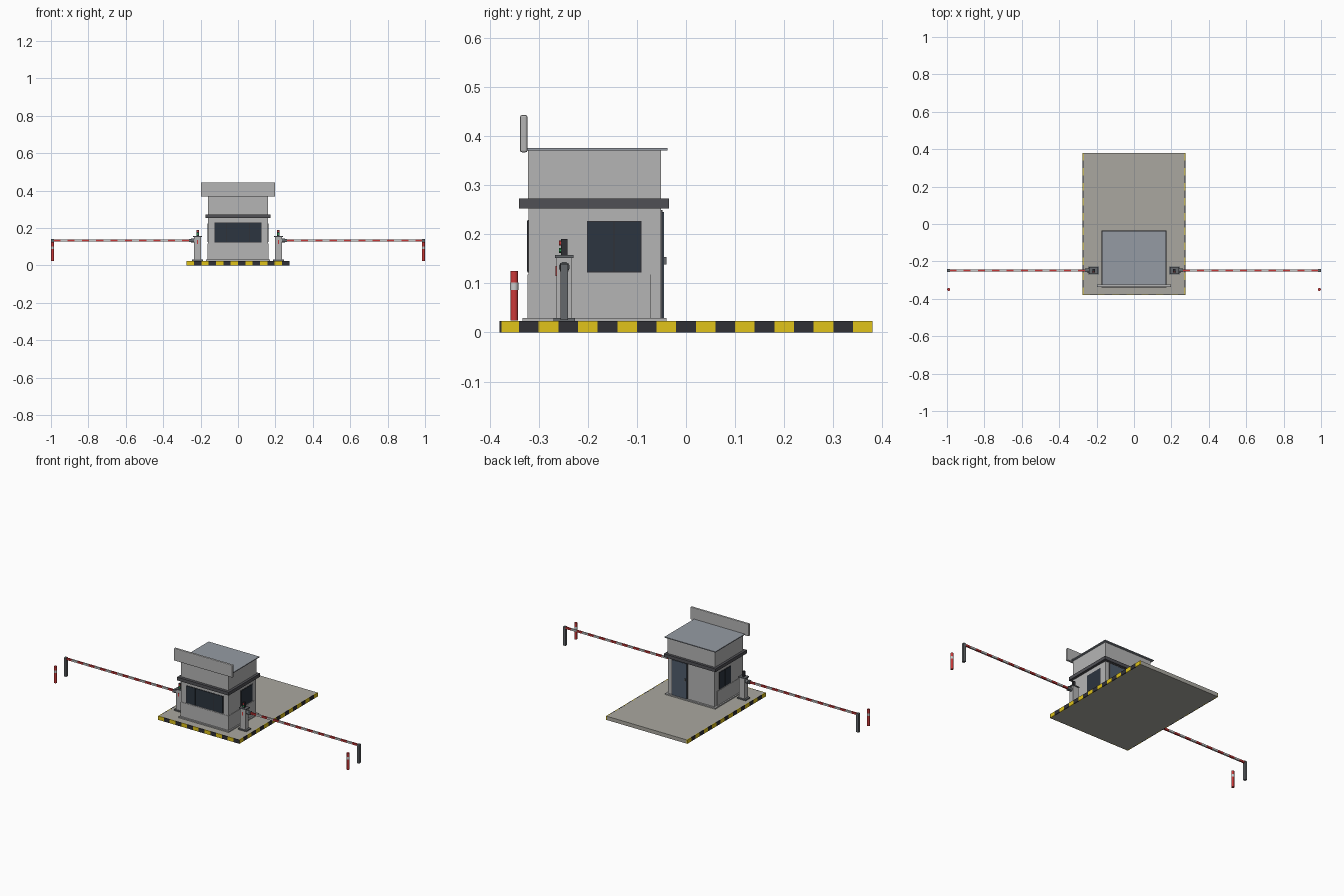
import bpy, bmesh, math
from mathutils import Matrix

if "Cube" in bpy.data.objects:
    bpy.data.objects.remove(bpy.data.objects["Cube"])


def mat(name, r, g, b):
    m = bpy.data.materials.new(name)
    m.diffuse_color = (r, g, b, 1)
    m.use_nodes = True
    m.node_tree.nodes["Principled BSDF"].inputs["Base Color"].default_value = m.diffuse_color
    return m


YELLOW = mat("yellow", 0.75, 0.55, 0.01)
BLACK = mat("black", 0.03, 0.03, 0.035)
CONCRETE = mat("concrete", 0.40, 0.39, 0.35)
WALL = mat("wall_grey", 0.46, 0.46, 0.46)
ROOF = mat("roof_grey", 0.30, 0.33, 0.37)
TRIM = mat("dark_trim", 0.08, 0.08, 0.09)
GLASS = mat("dark_glass", 0.025, 0.035, 0.05)
DOOR = mat("door_blue", 0.08, 0.11, 0.15)
RED = mat("red", 0.60, 0.04, 0.04)
WHITE = mat("white", 0.75, 0.75, 0.75)
GREEN = mat("green", 0.03, 0.4, 0.1)
STEEL = mat("steel", 0.13, 0.14, 0.15)


def finish(name, bm, m):
    me = bpy.data.meshes.new(name)
    bm.to_mesh(me)
    bm.free()
    ob = bpy.data.objects.new(name, me)
    bpy.context.collection.objects.link(ob)
    me.materials.append(m)
    return ob


def box(name, xs, ys, zs, m, bevel=0):
    bm = bmesh.new()
    r = [sorted(v) for v in (xs, ys, zs)]
    bmesh.ops.create_cube(bm, size=1)
    for v in bm.verts:
        v.co = [(a + b) / 2 + c * (b - a) for (a, b), c in zip(r, v.co)]
    ob = finish(name, bm, m)
    if bevel:
        mod = ob.modifiers.new("bevel", "BEVEL")
        mod.width, mod.segments = bevel, 2
    return ob


def cyl(name, c, r, length, m, axis="Z", seg=16):
    bm = bmesh.new()
    rot = {"Z": Matrix(), "X": Matrix.Rotation(math.pi / 2, 4, "Y"),
           "Y": Matrix.Rotation(math.pi / 2, 4, "X")}[axis]
    bmesh.ops.create_cone(bm, cap_ends=True, segments=seg, radius1=r, radius2=r,
                          depth=length, matrix=Matrix.Translation(c) @ rot)
    for f in bm.faces:
        f.smooth = len(f.verts) == 4
    ob = finish(name, bm, m)
    for e in ob.data.edges:
        e.use_edge_sharp = False
    bpy.context.view_layer.objects.active = ob
    ob.select_set(True)
    bpy.ops.object.shade_smooth_by_angle()
    ob.select_set(False)
    return ob


# Traffic island with striped kerb on the front and both sides
box("island", (-0.27, 0.27), (-0.376, 0.38), (0, 0.023), CONCRETE)
for i in range(14):
    w = 0.55 / 14
    x = -0.275 + i * w
    box("front_kerb_stripe", (x, x + w), (-0.38, -0.376), (0, 0.0232), (YELLOW, BLACK)[i % 2])
for s in (-1, 1):
    for i in range(19):
        y = -0.38 + i * 0.04
        box("side_kerb_stripe", (s * 0.27, s * 0.275), (max(y, -0.376), y + 0.04),
            (0, 0.0232), (YELLOW, BLACK)[i % 2])

# Booth body
box("booth_plinth", (-0.17, 0.17), (-0.333, -0.04), (0.023, 0.030), WALL)
box("lower_wall_panel", (-0.162, 0.162), (-0.323, -0.072), (0.030, 0.118), WALL)
box("booth_wall", (-0.16, 0.16), (-0.321, -0.072), (0.118, 0.255), WALL)
box("back_wall", (-0.158, 0.158), (-0.072, -0.051), (0.030, 0.255), WALL)
box("canopy_band", (-0.175, 0.175), (-0.34, -0.035), (0.253, 0.273), TRIM)
box("upper_wall", (-0.16, 0.16), (-0.322, -0.051), (0.273, 0.371), WALL)
box("roof", (-0.172, 0.172), (-0.325, -0.038), (0.371, 0.376), ROOF)
box("sign_board", (-0.198, 0.198), (-0.338, -0.323), (0.367, 0.443), WALL, 0.004)

# Windows: backing frame with glass panes
box("front_window_frame", (-0.125, 0.125), (-0.3225, -0.32), (0.122, 0.229), BLACK)
for i in range(4):
    x = -0.123 + i * 0.062
    box("front_window_pane", (x, x + 0.060), (-0.324, -0.32), (0.124, 0.227), GLASS)
for s in (-1, 1):
    box("side_window_frame", (s * 0.159, s * 0.1615), (-0.202, -0.091), (0.122, 0.227), BLACK)
    for y in (-0.2005, -0.1455):
        box("side_window_pane", (s * 0.159, s * 0.163), (y, y + 0.053), (0.124, 0.225), GLASS)

# Back door
box("door_frame", (0.022, 0.132), (-0.06, -0.048), (0.030, 0.250), TRIM)
box("door", (0.027, 0.127), (-0.06, -0.045), (0.030, 0.245), DOOR)
box("door_handle", (0.036, 0.042), (-0.046, -0.040), (0.138, 0.154), STEEL)

# Barriers on both sides
Y = -0.248
for s in (-1, 1):
    box("barrier_base", (s * 0.188, s * 0.246), (Y - 0.022, Y + 0.022), (0.023, 0.030), STEEL)
    box("barrier_cabinet", (s * 0.198, s * 0.235), (Y - 0.016, Y + 0.016), (0.030, 0.152), WALL)
    box("cabinet_cap", (s * 0.193, s * 0.240), (Y - 0.019, Y + 0.019), (0.152, 0.158), STEEL)
    box("cabinet_marker", (s * 0.214, s * 0.219), (Y - 0.018, Y - 0.015), (0.115, 0.135), RED)
    cyl("arm_hub", (s * 0.242, Y, 0.133), 0.011, 0.018, STEEL, "X")
    box("arm_clamp", (s * 0.248, s * 0.262), (Y - 0.009, Y + 0.009), (0.124, 0.142), STEEL)
    for i in range(19):
        w = 0.728 / 19
        x = 0.260 + i * w
        box("arm_stripe", (s * x, s * (x + w)), (Y - 0.005, Y + 0.005), (0.128, 0.139),
            (RED, WHITE)[i % 2])
    box("arm_rest_leg", (s * 0.985, s * 1.0), (Y - 0.008, Y + 0.008), (0.025, 0.140), STEEL)

    # Signal light on the cabinet
    box("signal_box", (s * 0.209, s * 0.223), (Y - 0.007, Y + 0.007), (0.158, 0.190), BLACK)
    cyl("red_lamp", (s * 0.216, Y - 0.008, 0.182), 0.005, 0.005, RED, "Y", 12)
    cyl("green_lamp", (s * 0.216, Y - 0.008, 0.167), 0.005, 0.005, GREEN, "Y", 12)

    # Bollard with reflective band
    cyl("bollard", (s * 0.991, -0.35, 0.0745), 0.008, 0.101, RED)
    cyl("bollard_band", (s * 0.991, -0.35, 0.0945), 0.0084, 0.015, WHITE)
